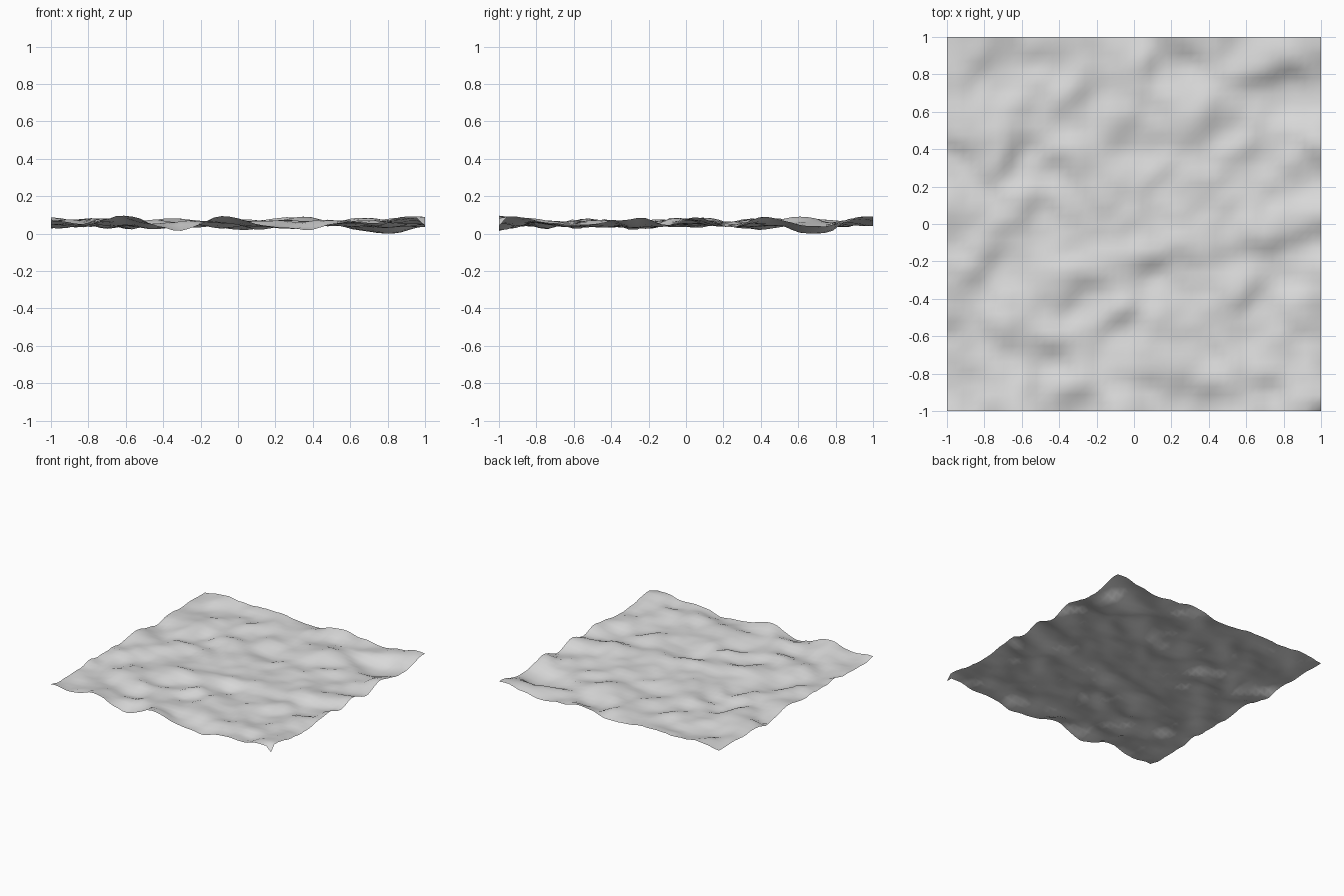
import bpy, bmesh, math
from mathutils import Vector, noise

cube = bpy.data.objects.get("Cube")
if cube:
    bpy.data.objects.remove(cube)

# Slopes: centre x, centre y, ridge angle in degrees, half length, strength
SLOPES = [
    (.75, .78, 8, .18, 1.2), (.4, .53, 50, .18, .9), (.58, .36, 60, .13, .9),
    (-.27, .7, 50, .2, 1), (-.05, .5, 65, .13, .9), (-.34, .3, -45, .17, .9),
    (-.63, .42, 65, .16, .9), (-.9, .4, -40, .16, .8), (.12, -.22, 14, .28, .9),
    (.8, -.1, 12, .25, .9), (-.3, -.33, 25, .15, .9), (-.07, -.5, 5, .1, 1.2),
    (-.65, -.63, 20, .12, 1), (-.42, -.68, 5, .12, 1), (-.85, -.28, 50, .2, .9),
    (.6, -.42, 50, .18, .7), (.15, -.84, 5, .15, .8), (.65, -.87, 10, .2, .9),
    (-.35, -.95, 5, .15, .8), (-.6, .05, 50, .17, .8), (-.97, -.55, 60, .14, .8),
    (.1, .88, 70, .14, .6), (-.75, .85, 50, .14, .6), (.9, -.55, 30, .15, .6)]

# Rounded crests and hollows: x, y, height
BUMPS = [
    (-.95, -1, .015), (-.6, -1, .055), (-.34, -1, -.035), (-.08, -1, .055),
    (.33, -1, -.03), (.62, -1, .025), (.82, -1, .01), (.97, -.93, .045),
    (1, -.22, .045), (1, -.06, -.01), (1, .08, .03), (1, .22, -.03),
    (1, .43, .05), (1, .57, -.01), (1, .8, -.01), (.97, .97, .045),
    (.78, .67, -.07), (-1, .08, .03), (-.8, 1, .025), (-.4, 1, .025),
    (0, 1, -.02), (.26, 1, .04)]


def height(x, y):
    h = .024 * noise.noise(Vector((x * 4, y * 4, 7))) \
        + .018 * noise.noise(Vector((x * 9, y * 9, 3)))
    for cx, cy, angle, length, strength in SLOPES:
        a = math.radians(angle)
        dx, dy = x - cx, y - cy
        along = (dx * math.cos(a) + dy * math.sin(a)) / length
        down = (dx * math.sin(a) - dy * math.cos(a)) / .115
        h -= .06 * strength * down * math.exp(-along ** 2 - down ** 2)
    for cx, cy, top in BUMPS:
        h += top * math.exp(-((x - cx) ** 2 + (y - cy) ** 2) / .014)
    # Ease the tallest crests and deepest hollows into the sheet's thickness
    return .057 + .057 * math.tanh(h / .057)


# Rippled sheet resting on the ground
bm = bmesh.new()
bmesh.ops.create_grid(bm, x_segments=46, y_segments=46, size=1)
for v in bm.verts:
    v.co.z = height(v.co.x, v.co.y)

# Turned-down tip at the front corner
corner = max(bm.verts, key=lambda v: v.co.x - v.co.y)
corner.co.z = .045
low = min(v.co.z for v in bm.verts)
bmesh.ops.translate(bm, verts=bm.verts, vec=(0, 0, -low))

mesh = bpy.data.meshes.new("rippled_ground")
bm.to_mesh(mesh)
bm.free()
mesh.shade_smooth()
ground = bpy.data.objects.new("rippled_ground", mesh)
bpy.context.collection.objects.link(ground)

# Plain light grey
mat = bpy.data.materials.new("light_grey")
mat.use_nodes = True
color = (.7, .7, .7, 1)
mat.diffuse_color = color
mat.node_tree.nodes["Principled BSDF"].inputs["Base Color"].default_value = color
mesh.materials.append(mat)
